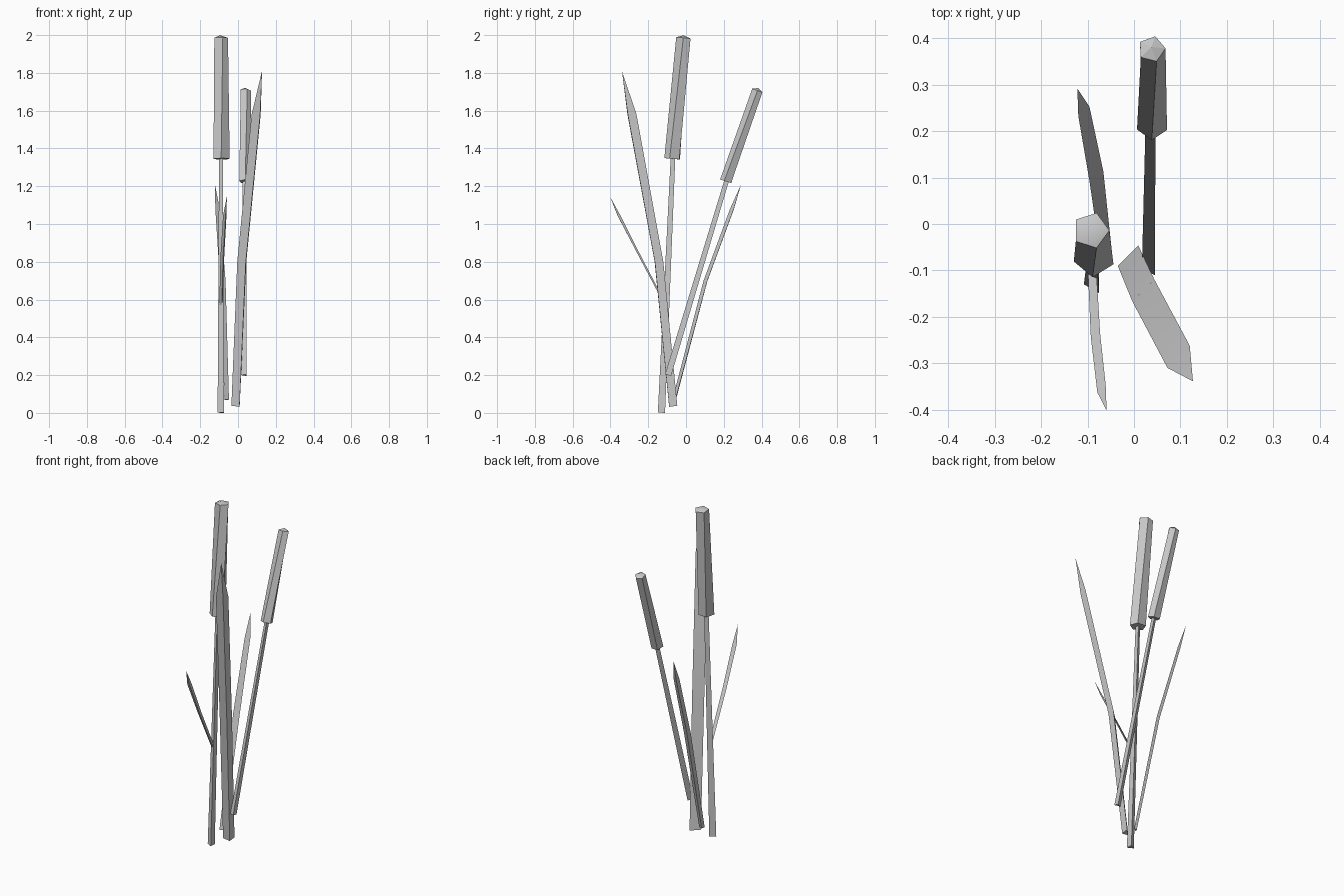
import bpy, bmesh, math
from mathutils import Vector

if "Cube" in bpy.data.objects:
    bpy.data.objects.remove(bpy.data.objects["Cube"])


def loft(name, rings, tip=None):
    """Skin matching rings; close the start flat and the end flat or at a tip."""
    bm = bmesh.new()
    loops = [[bm.verts.new(p) for p in ring] for ring in rings]
    n = len(loops[0])
    for a, b in zip(loops, loops[1:]):
        for i in range(n):
            j = (i + 1) % n
            bm.faces.new((a[i], a[j], b[j], b[i]))
    bm.faces.new(loops[0][::-1])
    if tip is None:
        bm.faces.new(loops[-1])
    else:
        t = bm.verts.new(tip)
        for i in range(n):
            bm.faces.new((loops[-1][i], loops[-1][(i + 1) % n], t))
    bmesh.ops.recalc_face_normals(bm, faces=bm.faces)
    mesh = bpy.data.meshes.new(name)
    bm.to_mesh(mesh)
    bm.free()
    obj = bpy.data.objects.new(name, mesh)
    bpy.context.collection.objects.link(obj)
    bpy.ops.object.select_all(action='DESELECT')
    obj.select_set(True)
    bpy.context.view_layer.objects.active = obj
    bpy.ops.object.shade_smooth_by_angle(angle=math.radians(32))


def ring(center, axis, radius, sides, start):
    """Regular polygon around center, square to axis."""
    rot = Vector((0, 0, 1)).rotation_difference(axis)
    pts = []
    for i in range(sides):
        a = math.radians(start + 360 * i / sides)
        pts.append(center + rot @ Vector((radius * math.cos(a), radius * math.sin(a), 0)))
    return pts


def cattail(name, foot, neck, top, r_stem, r_head, turn):
    foot, neck, top = Vector(foot), Vector(neck), Vector(top)
    stem_axis, head_axis = (neck - foot).normalized(), (top - neck).normalized()
    # three-sided tapering stem
    loft(name + "_stem", [ring(foot, stem_axis, r_stem[0], 3, 60),
                          ring(neck + head_axis * 0.02, stem_axis, r_stem[1], 3, 60)])
    # five-sided head with a low pointed cap
    loft(name + "_head", [ring(neck, head_axis, r_head[0], 5, turn - 22),
                          ring(top, head_axis, r_head[1], 5, turn)],
         top + head_axis * 0.014)


def leaf(name, sections, ridge, tip):
    """Triangular blade: each section is a centre and a half-width vector."""
    rings = []
    for c, w in sections:
        c, w = Vector(c), Vector((*w, 0))
        rings.append([c - w, c + w, c + Vector(ridge)])
    loft(name, rings, tip)


cattail("tall", (-0.086, -0.13, 0.001), (-0.086, -0.070, 1.345), (-0.093, -0.014, 1.985),
        (0.022, 0.014), (0.045, 0.040), 0)
cattail("short", (0.036, -0.095, 0.2), (0.039, 0.213, 1.225), (0.038, 0.377, 1.707),
        (0.019, 0.014), (0.034, 0.030), 3)

# broad leaf leaning forward, ridge on the outer side
leaf("front_leaf", [((-0.013, -0.068, 0.038), (0.022, 0.022)),
                    ((0.020, -0.143, 0.8), (0.024, 0.023)),
                    ((0.096, -0.286, 1.58), (0.024, 0.024))],
     (0.021, -0.021, -0.006), (0.127, -0.339, 1.81))

# narrow leaf leaning back
leaf("back_leaf", [((-0.06, -0.064, 0.07), (0.012, 0.008)),
                   ((-0.081, 0.103, 0.70), (0.015, 0.010)),
                   ((-0.108, 0.243, 1.08), (0.012, 0.010))],
     (-0.005, 0.010, -0.003), (-0.122, 0.292, 1.21))

# small leaf growing from the tall stem
leaf("side_leaf", [((-0.09, -0.105, 0.57), (0.009, 0.003)),
                   ((-0.083, -0.24, 0.825), (0.010, 0.004)),
                   ((-0.07, -0.355, 1.045), (0.009, 0.008))],
     (0.004, -0.006, -0.003), (-0.059, -0.402, 1.145))
